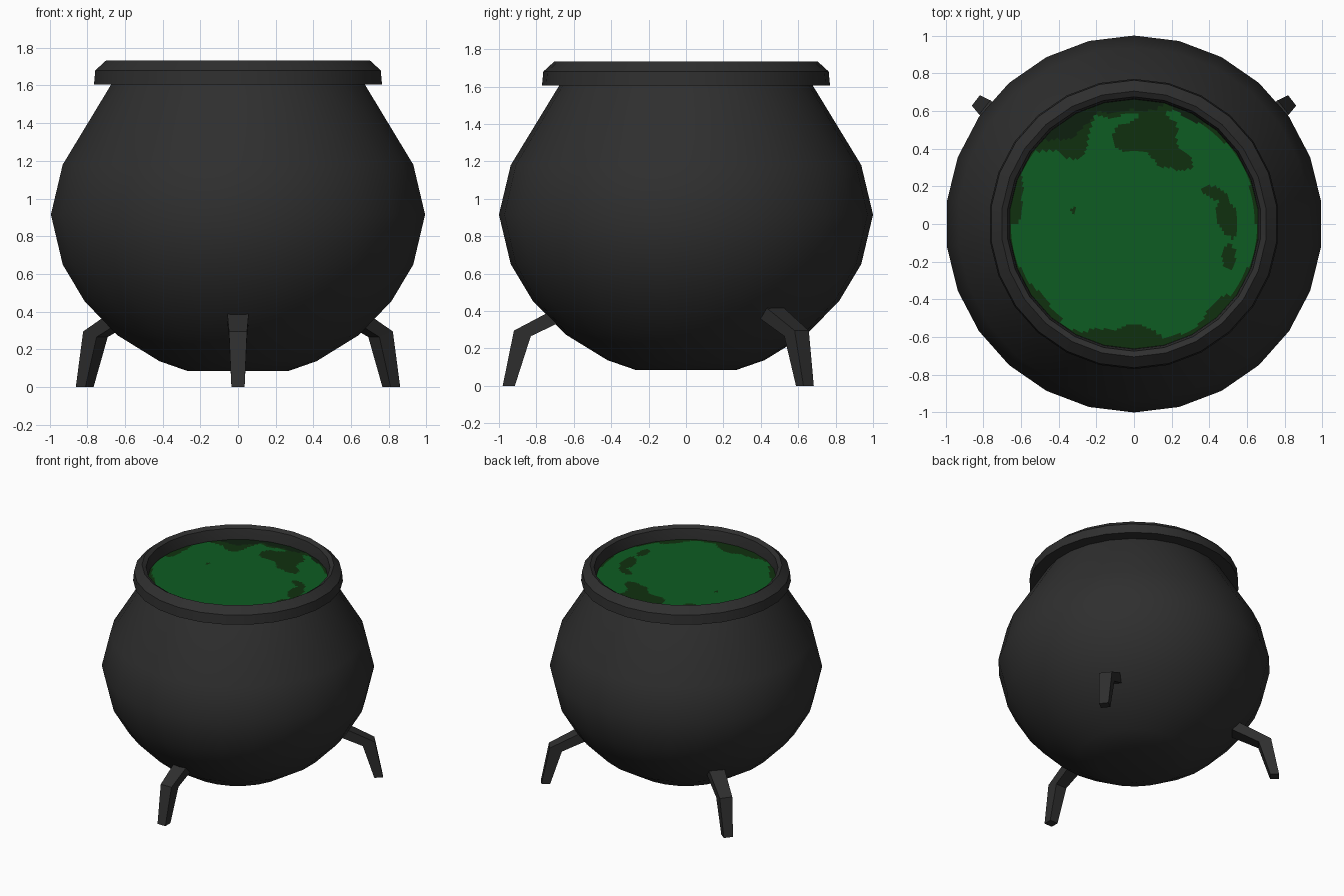
import bpy, bmesh, math
from mathutils import Vector

if "Cube" in bpy.data.objects:
    bpy.data.objects.remove(bpy.data.objects["Cube"])

SIDES = 26


def material(name, rgb):
    m = bpy.data.materials.new(name)
    m.diffuse_color = (*rgb, 1)
    m.use_nodes = True
    m.node_tree.nodes["Principled BSDF"].inputs["Base Color"].default_value = m.diffuse_color
    return m


iron = material("black iron", (0.028, 0.028, 0.028))
green = material("brew green", (0.004, 0.107, 0.016))
dark = material("brew dark green", (0.005, 0.030, 0.0045))
deep = material("brew deep green", (0.004, 0.014, 0.0045))


def finish(name, bm, mats):
    bmesh.ops.recalc_face_normals(bm, faces=bm.faces)
    me = bpy.data.meshes.new(name)
    bm.to_mesh(me)
    bm.free()
    for m in mats:
        me.materials.append(m)
    ob = bpy.data.objects.new(name, me)
    bpy.context.collection.objects.link(ob)
    return ob


def smooth(ob, degrees):
    bpy.ops.object.select_all(action='DESELECT')
    ob.select_set(True)
    bpy.context.view_layer.objects.active = ob
    bpy.ops.object.shade_smooth_by_angle(angle=math.radians(degrees))


def lathe(name, profile, cap_bottom=False, closed=False):
    """Revolve (radius, z) points, with a corner on the +y axis."""
    bm = bmesh.new()
    rings = []
    for r, z in profile:
        rings.append([bm.verts.new((r * math.sin(a), r * math.cos(a), z))
                      for a in (math.tau * i / SIDES for i in range(SIDES))])
    pairs = list(zip(rings, rings[1:]))
    if closed:
        pairs.append((rings[-1], rings[0]))
    for lo, hi in pairs:
        for i in range(SIDES):
            j = (i + 1) % SIDES
            bm.faces.new((lo[i], lo[j], hi[j], hi[i]))
    if cap_bottom:
        bm.faces.new(rings[0])
    return finish(name, bm, [iron])


# Round pot body
body = lathe("pot_body", [(0.27, 0.085), (0.42, 0.137), (0.645, 0.275), (0.82, 0.455),
                          (0.937, 0.65), (1.0, 0.915), (0.937, 1.18), (0.675, 1.61)],
             cap_bottom=True)
smooth(body, 40)

# Rim with overhanging lip and inner wall
rim = lathe("rim", [(0.66, 1.605), (0.77, 1.605), (0.763, 1.68), (0.705, 1.733),
                    (0.675, 1.715), (0.665, 1.66)], closed=True)
smooth(rim, 30)


# Bent, tapering legs: outline stations (outer r, z), (inner r, z), half width
def leg(name, angle, shift):
    stations = [((0.98, 0), (0.915, 0), 0.035),
                ((0.92, 0.295), (0.83, 0.265), 0.048),
                ((0.67, 0.427), (0.60, 0.375), 0.06)]
    out = Vector((math.cos(angle), math.sin(angle), 0))
    side = Vector((-out.y, out.x, 0))
    up = Vector((0, 0, 1))
    bm = bmesh.new()
    loops = []
    for (ro, zo), (ri, zi), w in stations:
        loops.append([bm.verts.new(out * (r + shift) + side * s + up * z)
                      for r, z, s in ((ro, zo, -w), (ro, zo, w), (ri, zi, w), (ri, zi, -w))])
    for a, b in zip(loops, loops[1:]):
        for i in range(4):
            j = (i + 1) % 4
            bm.faces.new((a[i], a[j], b[j], b[i]))
    bm.faces.new(loops[0])
    bm.faces.new(loops[-1])
    finish(name, bm, [iron])


leg("front_leg", math.radians(-90), 0)
leg("back_right_leg", math.radians(38), 0.085)
leg("back_left_leg", math.radians(142), 0.085)

# Brew surface: fine disc, blotches chosen by ellipses with wobbly borders
# (centre x, centre y, radius x, radius y, tilt in degrees)
DARK = [(-0.36, 0.47, 0.17, 0.11, 20), (0.09, 0.47, 0.19, 0.13, -20),
        (0.24, 0.34, 0.10, 0.05, -30), (0.02, 0.64, 0.36, 0.07, 0),
        (0.43, 0.16, 0.08, 0.03, -20), (0.49, 0.03, 0.05, 0.11, 15),
        (0.50, -0.19, 0.035, 0.08, 0), (-0.32, 0.07, 0.018, 0.018, 0),
        (-0.05, -0.62, 0.32, 0.07, 0), (-0.63, 0.16, 0.05, 0.12, 0),
        (-0.50, -0.42, 0.16, 0.035, -45), (0.42, -0.49, 0.2, 0.04, 42)]
DEEP = [(-0.36, 0.53, 0.16, 0.07, 28), (-0.05, 0.65, 0.30, 0.05, 0),
        (0.28, 0.60, 0.14, 0.03, -25)]


def inside(p, blobs):
    wob = 0.16 * math.sin(27 * p.x + 9 * p.y) + 0.14 * math.sin(31 * p.y - 12 * p.x)
    for cx, cy, rx, ry, tilt in blobs:
        t = math.radians(tilt)
        dx, dy = p.x - cx, p.y - cy
        u = dx * math.cos(t) + dy * math.sin(t)
        v = dy * math.cos(t) - dx * math.sin(t)
        if math.hypot(u / rx, v / ry) < 1 + wob:
            return True
    return False


bm = bmesh.new()
R, N, STEPS, Z = 0.667, 156, 50, 1.63
centre = bm.verts.new((0, 0, Z))
prev = None
for k in range(1, STEPS + 1):
    r = R * k / STEPS
    ring = [bm.verts.new((r * math.sin(math.tau * i / N), r * math.cos(math.tau * i / N), Z))
            for i in range(N)]
    for i in range(N):
        j = (i + 1) % N
        if prev:
            f = bm.faces.new((prev[i], ring[i], ring[j], prev[j]))
        else:
            f = bm.faces.new((centre, ring[i], ring[j]))
        p = f.calc_center_median()
        edge = math.hypot(p.x, p.y) + 0.008 * math.sin(9 * math.atan2(p.y, p.x))
        if inside(p, DEEP):
            f.material_index = 2
        elif inside(p, DARK) or edge > 0.648:
            f.material_index = 1
    prev = ring
bmesh.ops.recalc_face_normals(bm, faces=bm.faces)
if next(iter(bm.faces)).normal.z < 0:
    bmesh.ops.reverse_faces(bm, faces=bm.faces)
me = bpy.data.meshes.new("brew")
bm.to_mesh(me)
bm.free()
for m in (green, dark, deep):
    me.materials.append(m)
bpy.context.collection.objects.link(bpy.data.objects.new("brew", me))
